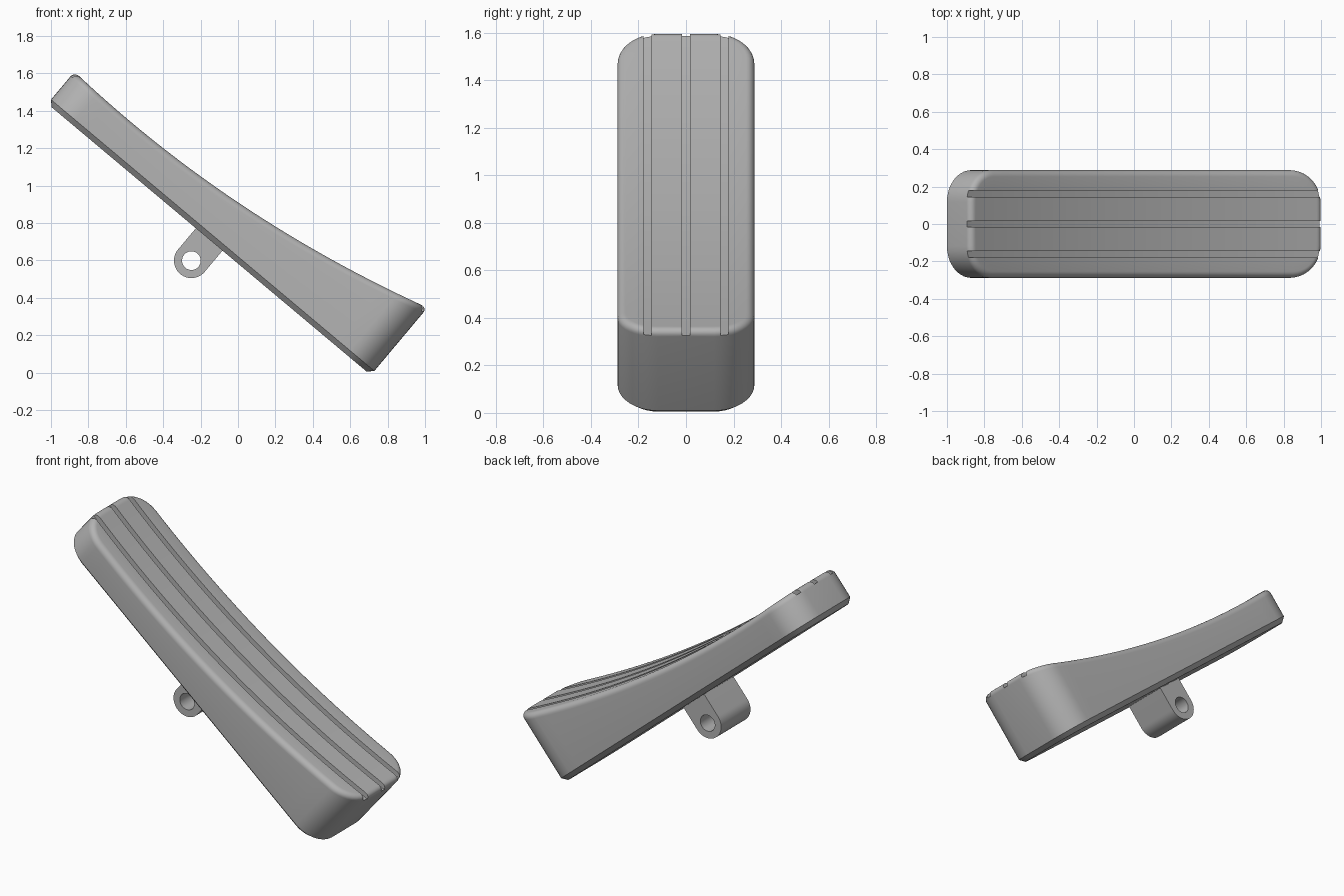
import bpy, bmesh, math
from mathutils import Matrix

if "Cube" in bpy.data.objects:
    bpy.data.objects.remove(bpy.data.objects["Cube"])

LENGTH, HALF_WIDTH, CORNER = 2.257, 0.288, 0.17
FILLET, CHAMFER = 0.035, 0.029
TILT = Matrix.Translation((-1, 0, 1.46)) @ Matrix.Rotation(math.radians(40), 4, 'Y')

grey = bpy.data.materials.new("grey")
grey.use_nodes = True
grey.diffuse_color = (0.45, 0.45, 0.45, 1)
grey.node_tree.nodes["Principled BSDF"].inputs["Base Color"].default_value = grey.diffuse_color


def make_object(name, bm):
    """Turn a bmesh built along the pedal axis into a tilted object."""
    bmesh.ops.recalc_face_normals(bm, faces=bm.faces)
    bm.transform(TILT)
    mesh = bpy.data.meshes.new(name)
    bm.to_mesh(mesh)
    bm.free()
    mesh.materials.append(grey)
    obj = bpy.data.objects.new(name, mesh)
    bpy.context.collection.objects.link(obj)
    return obj


def cut_and_smooth(obj, cutter):
    mod = obj.modifiers.new("cut", 'BOOLEAN')
    mod.operation, mod.solver, mod.object = 'DIFFERENCE', 'EXACT', cutter
    bpy.ops.object.select_all(action='DESELECT')
    obj.select_set(True)
    bpy.context.view_layer.objects.active = obj
    bpy.ops.object.modifier_apply(modifier=mod.name)
    bpy.data.objects.remove(cutter)
    bpy.ops.object.shade_smooth_by_angle(angle=math.radians(30))


def extrude_outline(bm, points, half, y=0):
    """Prism across y from an outline of (along, height) points."""
    face = bm.faces.new([bm.verts.new((u, y - half, v)) for u, v in points])
    new = bmesh.ops.extrude_face_region(bm, geom=[face])["geom"]
    moved = [g for g in new if isinstance(g, bmesh.types.BMVert)]
    bmesh.ops.translate(bm, verts=moved, vec=(0, 2 * half, 0))


def top_height(u):
    return 0.183 + 0.075 * (u - 0.4) ** 2


def ring(bm, inset, height):
    """Rounded rectangle: one side from end to end, then its mirror."""
    r = CORNER - inset
    side = []
    for i in range(11):
        a = math.pi - i * math.pi / 20
        side.append((CORNER + r * math.cos(a), HALF_WIDTH - CORNER + r * math.sin(a)))
    straight = LENGTH - 2 * CORNER
    middle = [(CORNER + straight * i / 24, HALF_WIDTH - inset) for i in range(1, 24)]
    side = side + middle + [(LENGTH - u, y) for u, y in reversed(side)]
    loop = side + [(u, -y) for u, y in reversed(side)]
    return [bm.verts.new((u, y, height(u))) for u, y in loop]


# Pedal body: chamfered underside, straight walls, rounded top rim
bm = bmesh.new()
rings = [ring(bm, CHAMFER, lambda u: -CHAMFER), ring(bm, 0, lambda u: 0)]
for step in range(7):
    a = step * math.pi / 12
    drop = FILLET * (1 - math.sin(a))
    rings.append(ring(bm, FILLET * (1 - math.cos(a)), lambda u, d=drop: top_height(u) - d))
n = len(rings[0])
for low, high in zip(rings, rings[1:]):
    for i in range(n):
        j = (i + 1) % n
        bm.faces.new((low[i], low[j], high[j], high[i]))
bm.faces.new(rings[0])
top = rings[-1]
for i in range(n // 2 - 1):
    bm.faces.new((top[i], top[i + 1], top[n - 2 - i], top[n - 1 - i]))
body = make_object("pedal_body", bm)

# Three grooves following the curved tread
bm = bmesh.new()
stations = [-0.06 + (LENGTH + 0.12) * i / 36 for i in range(37)]
floor = [(u, top_height(u) - 0.03) for u in stations]
roof = [(u, top_height(u) + 0.1) for u in reversed(stations)]
for y in (-0.162, 0, 0.162):
    extrude_outline(bm, floor + roof, 0.0165, y)
cut_and_smooth(body, make_object("groove_cutter", bm))

# Pivot lug under the pedal with a pin hole
MID, DROP, RADIUS = LENGTH / 2, -0.177, 0.093
bm = bmesh.new()
arc = [(MID - RADIUS * math.cos(a), DROP - RADIUS * math.sin(a))
       for a in (math.pi * i / 24 for i in range(25))]
extrude_outline(bm, arc + [(MID + RADIUS, 0), (MID - RADIUS, 0)], 0.144)
lug = make_object("pivot_lug", bm)

bm = bmesh.new()
hole = [(MID + 0.05 * math.cos(a), DROP + 0.05 * math.sin(a))
        for a in (math.tau * i / 32 for i in range(32))]
extrude_outline(bm, hole, 0.3)
cut_and_smooth(lug, make_object("hole_cutter", bm))
